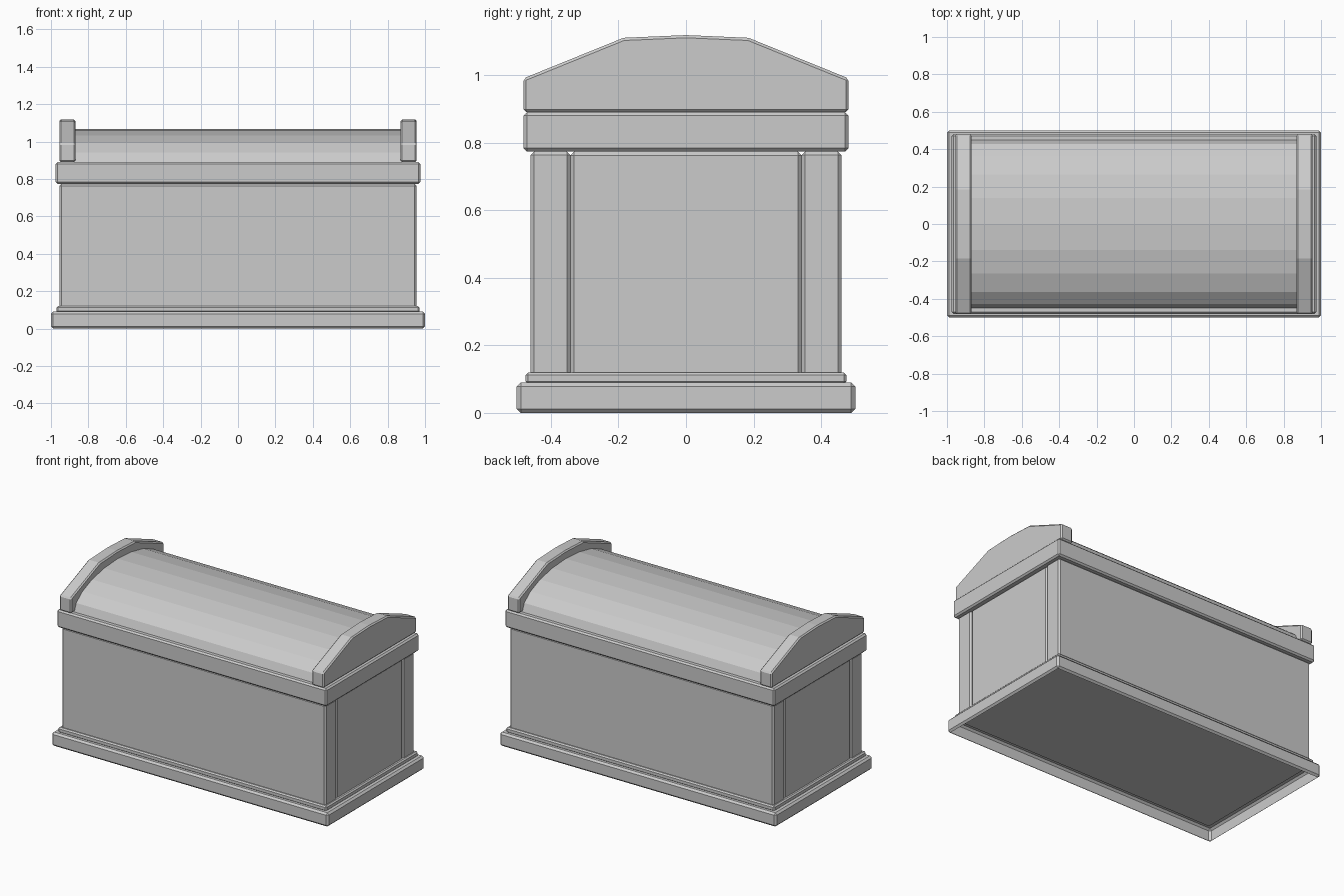
import bpy, bmesh
from math import sin, cos, pi, radians

if "Cube" in bpy.data.objects:
    bpy.data.objects.remove(bpy.data.objects["Cube"])


def extrude_x(name, profile, x0, x1, bevel=0.0, open_bottom=False):
    """Chamfered solid made by sweeping a (y, z) outline from x0 to x1."""
    bm = bmesh.new()
    n = len(profile)
    a = [bm.verts.new((x0, y, z)) for y, z in profile]
    b = [bm.verts.new((x1, y, z)) for y, z in profile]
    bm.faces.new(a)
    bm.faces.new(b)
    for i in range(n):
        j = (i + 1) % n
        bm.faces.new((a[i], a[j], b[j], b[i]))
    bmesh.ops.recalc_face_normals(bm, faces=bm.faces)
    if bevel:
        sharp = [e for e in bm.edges if e.calc_face_angle(0) > radians(30)]
        bmesh.ops.bevel(bm, geom=sharp, offset=bevel, segments=1,
                        profile=0.5, affect='EDGES')
    if open_bottom:
        bm.normal_update()
        under = [f for f in bm.faces if f.normal.z < -0.99]
        bmesh.ops.delete(bm, geom=under, context='FACES')
    me = bpy.data.meshes.new(name)
    bm.to_mesh(me)
    bm.free()
    ob = bpy.data.objects.new(name, me)
    bpy.context.collection.objects.link(ob)
    return ob


def slab(name, hx, y0, y1, z0, z1, bevel, open_bottom=False):
    outline = [(y0, z0), (y1, z0), (y1, z1), (y0, z1)]
    return extrude_x(name, outline, -hx, hx, bevel, open_bottom)


# Stepped plinth, hollow underneath
slab("base_plinth", 1.0, -0.501, 0.501, 0.0, 0.09, 0.012, open_bottom=True)
slab("upper_plinth", 0.97, -0.475, 0.475, 0.085, 0.12, 0.008)

# Chest body: end panels flush with the long walls, V-groove between them
slab("end_panel_core", 0.951, -0.342, 0.342, 0.1, 0.773, 0.011)
slab("front_wall", 0.955, -0.46, -0.342, 0.1, 0.773, 0.01)
slab("back_wall", 0.955, 0.342, 0.46, 0.1, 0.773, 0.01)

# Lid rim
slab("lid_rim", 0.975, -0.481, 0.481, 0.774, 0.89, 0.01)

# Faceted barrel lid, half of a flattened 20-sided cylinder
arc = [(0.45 * cos(i * pi / 10), 0.885 + 0.182 * sin(i * pi / 10)) for i in range(11)]
extrude_x("barrel_lid", arc, -0.88, 0.88)

# Gabled arch at each end of the lid
gable = [(-0.481, 0.89), (0.481, 0.89), (0.481, 0.99), (0.185, 1.11),
         (0.0, 1.118), (-0.185, 1.11), (-0.481, 0.99)]
for name, x0 in (("left_end_arch", -0.955), ("right_end_arch", 0.87)):
    extrude_x(name, gable, x0, x0 + 0.085, 0.008)
